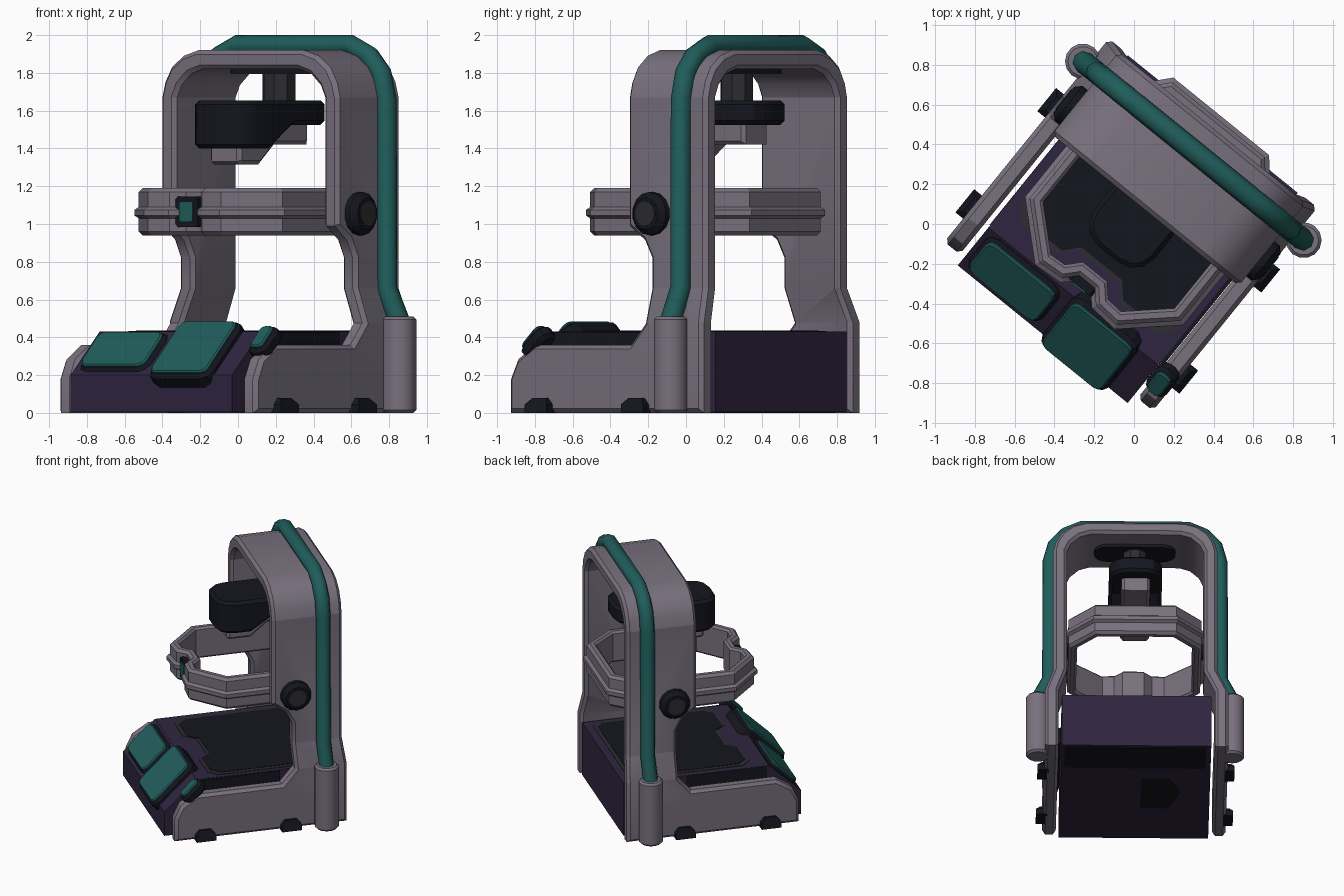
import bpy, bmesh, math
from mathutils import Matrix, Vector

if "Cube" in bpy.data.objects:
    bpy.data.objects.remove(bpy.data.objects["Cube"])

ROT = Matrix.Rotation(math.radians(-39), 4, 'Z')   # the whole model stands turned


def mat(name, rgb):
    m = bpy.data.materials.new(name)
    m.diffuse_color = (*rgb, 1)
    m.use_nodes = True
    m.node_tree.nodes["Principled BSDF"].inputs["Base Color"].default_value = m.diffuse_color
    return m


GREY = mat("shell_grey", (0.19, 0.165, 0.21))
TEAL = mat("teal", (0.014, 0.11, 0.105))
PURPLE = mat("purple", (0.028, 0.018, 0.05))
DARK = mat("dark", (0.007, 0.008, 0.013))
TRIM = mat("trim", (0.025, 0.025, 0.032))


def finish(bm, name, material, xf=None, smooth=30):
    bmesh.ops.recalc_face_normals(bm, faces=bm.faces)
    me = bpy.data.meshes.new(name)
    bm.to_mesh(me)
    bm.free()
    me.materials.append(material)
    if smooth:
        me.shade_smooth()
        me.set_sharp_from_angle(angle=math.radians(smooth))
    ob = bpy.data.objects.new(name, me)
    bpy.context.collection.objects.link(ob)
    ob.matrix_world = ROT @ (xf or Matrix())
    return ob


def prism_bm(pts, axis, lo, hi, bevel=0, skip=lambda v: False):
    """Extrude a 2D outline along an axis and chamfer the rims."""
    put = {'x': lambda p, w: (w, *p), 'y': lambda p, w: (p[0], w, p[1]),
           'z': lambda p, w: (*p, w)}[axis]
    bm = bmesh.new()
    a = [bm.verts.new(put(p, lo)) for p in pts]
    b = [bm.verts.new(put(p, hi)) for p in pts]
    bm.faces.new(a)
    bm.faces.new(b)
    n = len(pts)
    for i in range(n):
        bm.faces.new((a[i], a[(i + 1) % n], b[(i + 1) % n], b[i]))
    bmesh.ops.recalc_face_normals(bm, faces=bm.faces)
    if bevel:
        i = 'xyz'.index(axis)
        rim = [e for e in bm.edges if abs(e.verts[0].co[i] - e.verts[1].co[i]) < 1e-6
               and not all(skip(v.co) for v in e.verts)]
        bmesh.ops.bevel(bm, geom=rim, offset=bevel, offset_type='OFFSET',
                        segments=1, profile=0.5, affect='EDGES', clamp_overlap=True)
    return bm


def prism(name, material, pts, axis, lo, hi, bevel=0, xf=None, smooth=0):
    return finish(prism_bm(pts, axis, lo, hi, bevel), name, material, xf, smooth)


def rounded(w, h, r, seg=2, cx=0, cy=0):
    """Outline of a rectangle with rounded corners."""
    out = []
    for k, (sx, sy) in enumerate(((1, 1), (-1, 1), (-1, -1), (1, -1))):
        for j in range(seg + 1):
            t = math.pi / 2 * (k + j / seg)
            out.append((cx + sx * (w / 2 - r) + r * math.cos(t),
                        cy + sy * (h / 2 - r) + r * math.sin(t)))
    return out


def circle(r, n, cx=0, cy=0):
    return [(cx + r * math.cos(2 * math.pi * (i + .5) / n),
             cy + r * math.sin(2 * math.pi * (i + .5) / n)) for i in range(n)]


def mirror_pts(half):
    return half + [(-x, y) for x, y in reversed(half)]


# Base block with sloped front
prism("base_block", PURPLE, [(-.72, .005), (.64, .005), (.64, .43), (-.475, .43), (-.72, .2)],
      'x', -.558, .542)

# Deck mat with a notch at the front, plus its trim frame
deck = mirror_pts([(.14, -.28), (.21, -.36), (.44, -.36), (.51, -.29), (.51, .53), (.46, .58)])
prism("deck_trim", TRIM, deck, 'z', .42, .434)
prism("deck_mat", DARK, [(x * .94, y * .94 + .006) for x, y in deck], 'z', .42, .437)

# Underside panels
prism("underside_strip", DARK, rounded(1.04, .3, .02, 1, 0, .465), 'z', 0, .03)
prism("underside_panel", PURPLE, rounded(.44, .78, .02, 1, .22, -.08), 'z', 0, .03)
prism("underside_hatch", DARK, [(-.05, .15), (-.26, .15), (-.34, -.05), (-.26, -.27), (-.05, -.27)],
      'z', 0, .03)

# Side plates: waisted uprights that step outwards near the foot
side = [(-.67, 0), (-.67, .18), (-.62, .285), (-.50, .36), (.15, .36), (.25, .475), (.245, .66),
        (.245, .82), (.195, .915), (.09, .99), (.09, 1.67), (.625, 1.67), (.625, .66), (.645, .48), (.645, 0)]
for s, label in ((1, "right"), (-1, "left")):
    bm = prism_bm(side, 'x', .505, .605, .022, lambda v: v.z > 1.66)
    for z in (.48, .66):
        bmesh.ops.bisect_plane(bm, geom=bm.verts[:] + bm.edges[:] + bm.faces[:],
                               plane_co=(0, 0, z), plane_no=(0, 0, 1))
    for v in bm.verts:
        f = min(1, max(0, (.66 - v.co.z) / .18))
        v.co.x = s * (v.co.x + .07 * f) - .01 * f
    finish(bm, label + "_side_plate", GREY)
    # dark rail between the base block and the plate
    prism(label + "_base_rail", DARK, [(-.46, .3), (.16, .3), (.16, .428), (-.46, .428)], 'x',
          *sorted((s * .52, s * .562)))

# Arch top joining the uprights
outer = [(.605, 1.67), (.585, 1.75), (.54, 1.83), (.46, 1.89), (.36, 1.92)]
inner = [(.33, 1.82), (.41, 1.795), (.475, 1.735), (.505, 1.67)]
arch = outer + [(-x, z) for x, z in reversed(outer)] + \
    [(-x, z) for x, z in reversed(inner)] + inner
finish(prism_bm(arch, 'y', .09, .625, .022, lambda v: v.z < 1.675), "arch_top", GREY)

# Teal hoop tube over the arch
half = [(.71, .44), (.71, .50), (.63, .66), (.625, 1.66), (.59, 1.80), (.51, 1.89), (.39, 1.945)]
path = mirror_pts(half)
cu = bpy.data.curves.new("hoop_tube", 'CURVE')
cu.dimensions = '3D'
cu.bevel_depth = .056
cu.bevel_resolution = 2
cu.use_fill_caps = True
sp = cu.splines.new('POLY')
sp.points.add(len(path) - 1)
for p, (x, z) in zip(sp.points, path):
    p.co = (x, .474, z, 1)
cu.materials.append(TEAL)
tube = bpy.data.objects.new("hoop_tube", cu)
bpy.context.collection.objects.link(tube)
tube.matrix_world = ROT

# Parts repeated on both sides: tube sockets, pivot knobs, side feet
for s, label in ((1, "right"), (-1, "left")):
    prism(label + "_tube_socket", GREY, circle(.09, 14, s * .715, .474), 'z', 0, .51, .015, smooth=30)
    prism(label + "_pivot_knob", DARK, circle(.115, 14, .265, 1.055), 'x', *sorted((s * .49, s * .668)), .03,
          smooth=35)
    prism(label + "_knob_cap", TRIM, circle(.065, 14, .265, 1.055), 'x', *sorted((s * .65, s * .672)))
    for b, pos in ((-.445, "front"), (.21, "rear")):
        bm = prism_bm([(b - .075, 0), (b + .075, 0), (b + .075, .045), (b + .045, .08),
                       (b - .045, .08), (b - .075, .045)], 'x', .64, .725)
        for v in bm.verts:
            v.co.x = s * (v.co.x - (.03 if v.co.x > .7 and v.co.z > .06 else 0)) - .01
        finish(bm, f"{label}_{pos}_foot", DARK, smooth=0)

# Collar ring: swept wall with a raised ridge
ring = mirror_pts([(.05, -.375), (.11, -.44), (.25, -.45), (.49, -.23), (.49, .46), (.30, .675)])
sect = [(-.065, .955), (-.05, .94), (-.02, .94), (0, .96), (0, 1.03), (.022, 1.045), (.022, 1.075),
        (0, 1.09), (0, 1.17), (-.02, 1.19), (-.05, 1.19), (-.065, 1.175)]
bm = bmesh.new()
loops = []
n = len(ring)
for i in range(n):
    p0, p, p1 = (Vector(ring[(i + k) % n]) for k in (-1, 0, 1))
    d0, d1 = (p - p0).normalized(), (p1 - p).normalized()
    n0, n1 = Vector((d0.y, -d0.x)), Vector((d1.y, -d1.x))
    m = (n0 + n1) / (1 + n0.dot(n1))
    loops.append([bm.verts.new((*(p + m * o), z)) for o, z in sect])
for i in range(n):
    A, B = loops[i], loops[(i + 1) % n]
    for j in range(len(sect)):
        k = (j + 1) % len(sect)
        bm.faces.new((A[j], B[j], B[k], A[k]))
finish(bm, "collar_ring", GREY, smooth=0)

# Latch badge in the ring's front dent
prism("latch_frame", DARK, rounded(.15, .16, .015, 1, -.01, 1.065), 'y', -.42, -.34)
prism("latch_light", TEAL, rounded(.09, .11, .01, 1, -.01, 1.065), 'y', -.428, -.36)

# Hanging head: mount flange, post, dark body and grey underside
prism("mount_flange", DARK, rounded(.6, .22, .1, 4, 0, .35), 'z', 1.795, 1.83)
prism("head_post", TRIM, circle(.09, 8, 0, .345), 'z', 1.6, 1.82)
bm = prism_bm(rounded(.39, .78, .13, 3, -.005, .19), 'z', 1.40, 1.655, .022)
for b in (.05, .24):
    bmesh.ops.bisect_plane(bm, geom=bm.verts[:] + bm.edges[:] + bm.faces[:],
                           plane_co=(0, b, 0), plane_no=(0, 1, 0))
for v in bm.verts:
    if v.co.z < 1.5:                      # underside steps up toward the back
        v.co.z += .125 * min(1, max(0, (v.co.y - .05) / .19))
finish(bm, "head_body", DARK)
prism("head_underside", GREY, [(-.11, 1.33), (-.09, 1.315), (.07, 1.315), (.20, 1.42), (.475, 1.42),
                               (.475, 1.56), (.2, 1.56), (.05, 1.45), (-.11, 1.45)],
      'x', -.11, .10, .02)


# Control pads on the sloped front
def pad(name, centre, w, h, depth, r, border):
    xf = Matrix.Translation(centre) @ Matrix.Rotation(math.radians(44), 4, 'X')
    prism(name + "_housing", DARK, rounded(w + border, h + border, r + border / 2), 'z', -depth, -.008, .02, xf)
    prism(name + "_face", TEAL, rounded(w, h, r), 'z', -.03, .006, .008, xf)


pad("left_pad", (-.295, -.615, .34), .44, .26, .06, .045, .035)
pad("right_pad", (.205, -.63, .35), .385, .39, .12, .04, .04)
pad("side_button", (.605, -.55, .405), .085, .16, .09, .03, .04)
